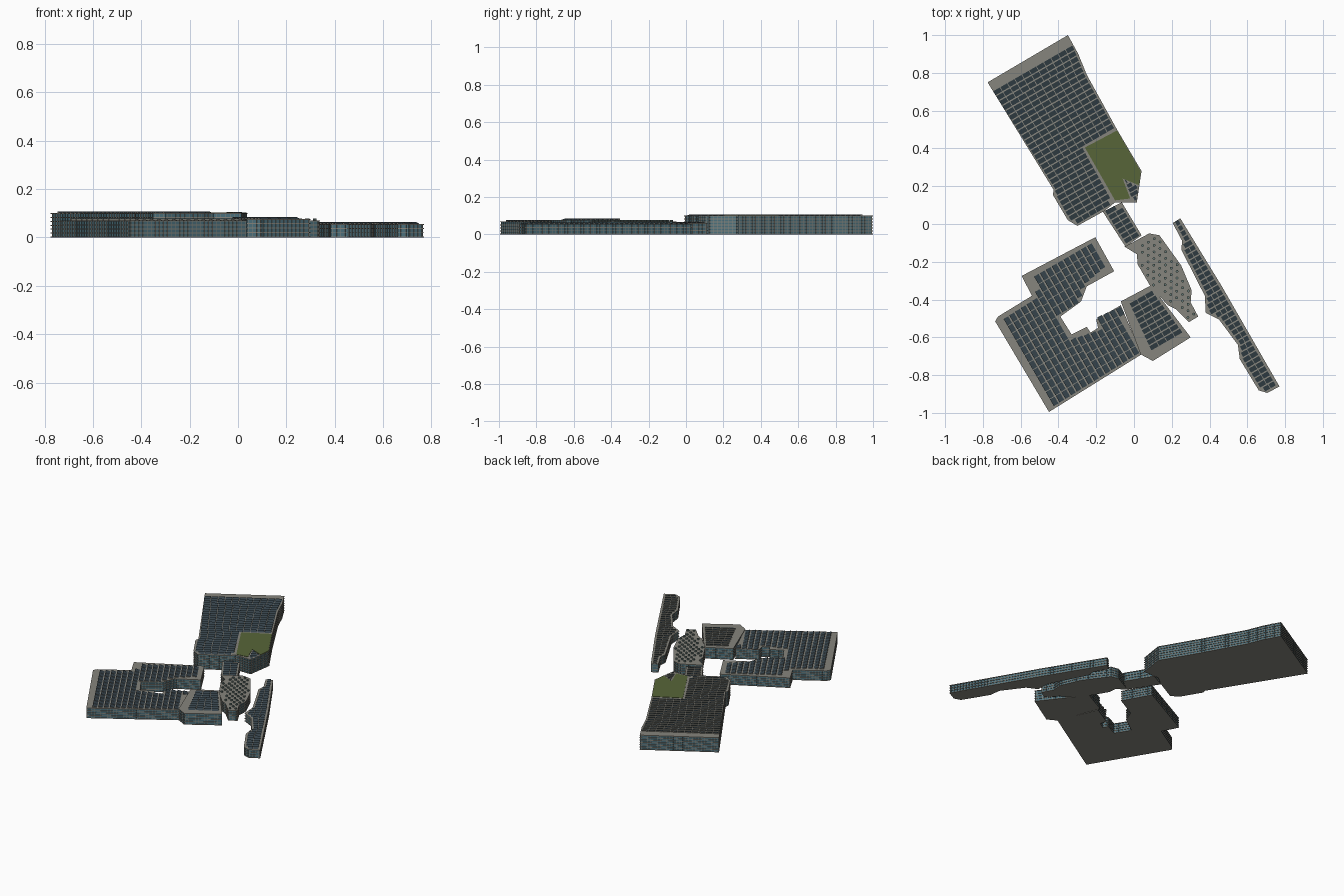
import bpy, math
from mathutils import Vector
from mathutils.geometry import tessellate_polygon

if "Cube" in bpy.data.objects:
    bpy.data.objects.remove(bpy.data.objects["Cube"])


def material(name, rgb):
    m = bpy.data.materials.new(name)
    m.diffuse_color = (*rgb, 1)
    m.use_nodes = True
    m.node_tree.nodes["Principled BSDF"].inputs["Base Color"].default_value = m.diffuse_color
    return m


STONE = material("stone", (.24, .235, .205))
GLASS = material("glass", (.07, .16, .20))
SLATE = material("roof_panel", (.038, .058, .072))
GRASS = material("grass", (.095, .13, .04))
DOT = material("skylight", (.13, .19, .18))


class Part:
    """Collects faces of one named object."""

    def __init__(self, name, *mats):
        self.name, self.mats, self.v, self.f, self.m = name, mats, [], [], []

    def add(self, verts, faces, mats=None):
        n = len(self.v)
        self.v += verts
        self.f += [[i + n for i in f] for f in faces]
        self.m += mats or [0] * len(faces)

    def prism(self, poly, z0, z1):
        n = len(poly)
        verts = [(p.x, p.y, z) for z in (z0, z1) for p in poly]
        sides = [(i, (i + 1) % n, (i + 1) % n + n, i + n) for i in range(n)]
        self.add(verts, [list(range(n))[::-1], list(range(n, 2 * n))] + sides)

    def build(self):
        me = bpy.data.meshes.new(self.name)
        me.from_pydata(self.v, [], self.f)
        for m in self.mats:
            me.materials.append(m)
        me.polygons.foreach_set("material_index", self.m)
        me.update()
        ob = bpy.data.objects.new(self.name, me)
        bpy.context.collection.objects.link(ob)


def outline(pts):
    p = [Vector(q) for q in pts]
    area = sum(p[i - 1].cross(p[i]) for i in range(len(p)))
    return p if area > 0 else p[::-1]


def inset(poly, d):
    out = []
    for i, p in enumerate(poly):
        a = (p - poly[i - 1]).normalized()
        b = (poly[(i + 1) % len(poly)] - p).normalized()
        na, nb = Vector((-a.y, a.x)), Vector((-b.y, b.x))
        out.append(p + (na + nb) * d / max(.4, 1 + na.dot(nb)))
    return out


def spans(poly, t, ax, bx):
    """Intervals along ax where the line at offset t on bx lies inside poly."""
    hits = []
    for i in range(len(poly)):
        p, q = poly[i - 1], poly[i]
        a, b = p.dot(bx), q.dot(bx)
        if (a > t) != (b > t):
            hits.append((p + (q - p) * (t - a) / (b - a)).dot(ax))
    hits.sort()
    return list(zip(hits[::2], hits[1::2]))


def saw_roof(name, poly, z, angle, pitch, rise, cell=.045):
    """Rows of sloped dark panels with pale upright backs."""
    part = Part(name, SLATE, STONE)
    ax = Vector((math.cos(angle), math.sin(angle)))
    bx = Vector((-ax.y, ax.x))
    t = min(p.dot(bx) for p in poly) + pitch / 2
    while t < max(p.dot(bx) for p in poly):
        for s0, s1 in spans(poly, t, ax, bx):
            n = max(1, round((s1 - s0) / cell))
            w = (s1 - s0) / n
            for k in range(n):
                a, b = s0 + k * w + .002, s0 + (k + 1) * w - .002
                lo, hi = t - pitch * .42, t + pitch * .36
                pos = [(a, lo, 0), (b, lo, 0), (b, hi, 0), (a, hi, 0), (b, hi, rise), (a, hi, rise)]
                verts = [(*(ax * s + bx * r), z + h) for s, r, h in pos]
                part.add(verts, [(0, 1, 4, 5), (2, 3, 5, 4), (0, 5, 3), (1, 2, 4)], [0, 1, 1, 1])
        t += pitch
    part.build()


def building(name, poly, h, floors):
    """Glass core, projecting floor slabs and upright mullions."""
    core = inset(poly, .004)
    glass = Part(name + "_glass", GLASS)
    glass.prism(core, .001, h - .002)
    glass.build()
    slabs = Part(name + "_slabs", STONE)
    step = (h - .004) / floors
    for i in range(floors + 1):
        slabs.prism(poly, i * step, i * step + .004)
    slabs.build()
    bars = Part(name + "_mullions", STONE)
    for i in range(len(poly)):
        p, q = poly[i - 1], poly[i]
        d = (q - p).normalized()
        nrm = Vector((-d.y, d.x))
        n = max(1, round((q - p).length / .02))
        for k in range(n):
            c = p.lerp(q, (k + .5) / n) + nrm * .0015
            e, g = d * .0012, nrm * .004
            bars.prism([c - e, c + e, c + e + g, c - e + g], .002, h - .002)
    bars.build()


# Footprints
north = outline([(-.35, 1), (-.775, .75), (-.425, .18), (-.43, .155), (-.35, .02), (-.30, -.01),
                 (-.155, .07), (-.10, .115), (.015, .115), (.04, .28), (-.09, .5), (-.25, .79), (-.295, .9)])
link = outline([(-.165, .065), (-.065, .115), (.04, -.06), (-.045, -.12)])
hall = outline([(-.05, -.12), (.08, -.05), (.135, -.06), (.25, -.22), (.305, -.35), (.30, -.415), (.34, -.49),
                (.29, -.52), (.22, -.45), (.18, -.43), (.09, -.335), (.02, -.215), (.015, -.16)])
west = outline([(-.205, -.07), (-.105, -.25), (-.25, -.33), (-.28, -.41), (-.39, -.49), (-.33, -.585),
                (-.25, -.545), (-.23, -.575), (-.19, -.55), (-.20, -.505), (-.07, -.43), (.04, -.69),
                (-.45, -.995), (-.735, -.515), (-.72, -.49), (-.54, -.38), (-.595, -.275)])
wing = outline([(-.07, -.41), (.09, -.325), (.30, -.60), (.10, -.725), (.035, -.69)])
east = outline([(.245, .03), (.205, .005), (.255, -.09), (.25, -.135), (.375, -.38), (.38, -.47), (.45, -.505),
                (.55, -.64), (.56, -.715), (.66, -.88), (.705, -.895), (.77, -.86), (.465, -.33)])

for nm, poly, h, floors in (("north_block", north, .1, 6), ("link_block", link, .06, 3),
                            ("oval_hall", hall, .07, 4), ("west_block", west, .069, 4),
                            ("east_wing", wing, .077, 4), ("east_bar", east, .056, 3)):
    building(nm, poly, h, floors)

# Panelled roofs, rows following the 30 degree site grid
U, V = math.radians(30), math.radians(120)
north_panels = outline([(-.33, .96), (-.26, .79), (-.105, .51), (-.275, .41), (-.12, .13), (-.15, .085),
                        (-.295, .005), (-.345, .03), (-.415, .155), (-.415, .18), (-.75, .705)])
west_panels = outline([(-.225, -.10), (-.15, -.225), (-.265, -.325), (-.295, -.42), (-.41, -.49), (-.335, -.61),
                       (-.18, -.56), (-.19, -.49), (-.08, -.44), (.02, -.69), (-.43, -.97), (-.705, -.51),
                       (-.5, -.38), (-.545, -.285)])
wing_panels = outline([(-.03, -.41), (.09, -.345), (.26, -.575), (.09, -.67)])
pavilion = outline([(-.05, .235), (.025, .195), (.01, .125), (-.015, .14)])
saw_roof("north_roof_panels", north_panels, .1, U, .031, .007)
saw_roof("pavilion_roof_panels", pavilion, .1, U, .025, .006)
saw_roof("west_roof_panels", west_panels, .069, V, .036, .009)
saw_roof("east_wing_roof_panels", wing_panels, .077, U, .031, .007)
saw_roof("link_roof_panels", inset(link, .01), .06, U, .03, .006)
saw_roof("east_bar_roof_panels", inset(east, .012), .056, U, .031, .007, .035)

# Planted terrace on the north block
terrace = Part("green_terrace", GRASS)
terrace.prism(outline([(-.26, .405), (-.09, .495), (.035, .28), (.027, .205), (-.06, .24), (-.02, .135),
                       (-.10, .125)]), .1, .1025)
terrace.build()

# Round skylights scattered on the oval hall
dots = Part("hall_skylights", DOT)
ax, bx = Vector((math.cos(U), math.sin(U))), Vector((math.cos(V), math.sin(V)))
inner = inset(hall, .012)
row = 0
t = min(p.dot(bx) for p in inner) + .012
while t < max(p.dot(bx) for p in inner):
    for s0, s1 in spans(inner, t, ax, bx):
        s = math.ceil(s0 / .036) * .036 + (row % 2) * .018
        while s < s1:
            c = ax * s + bx * t
            ring = [c + .0075 * Vector((math.cos(k * math.pi / 4), math.sin(k * math.pi / 4))) for k in range(8)]
            dots.prism(ring, .07, .078)
            s += .036
    t += .03
    row += 1
dots.build()
